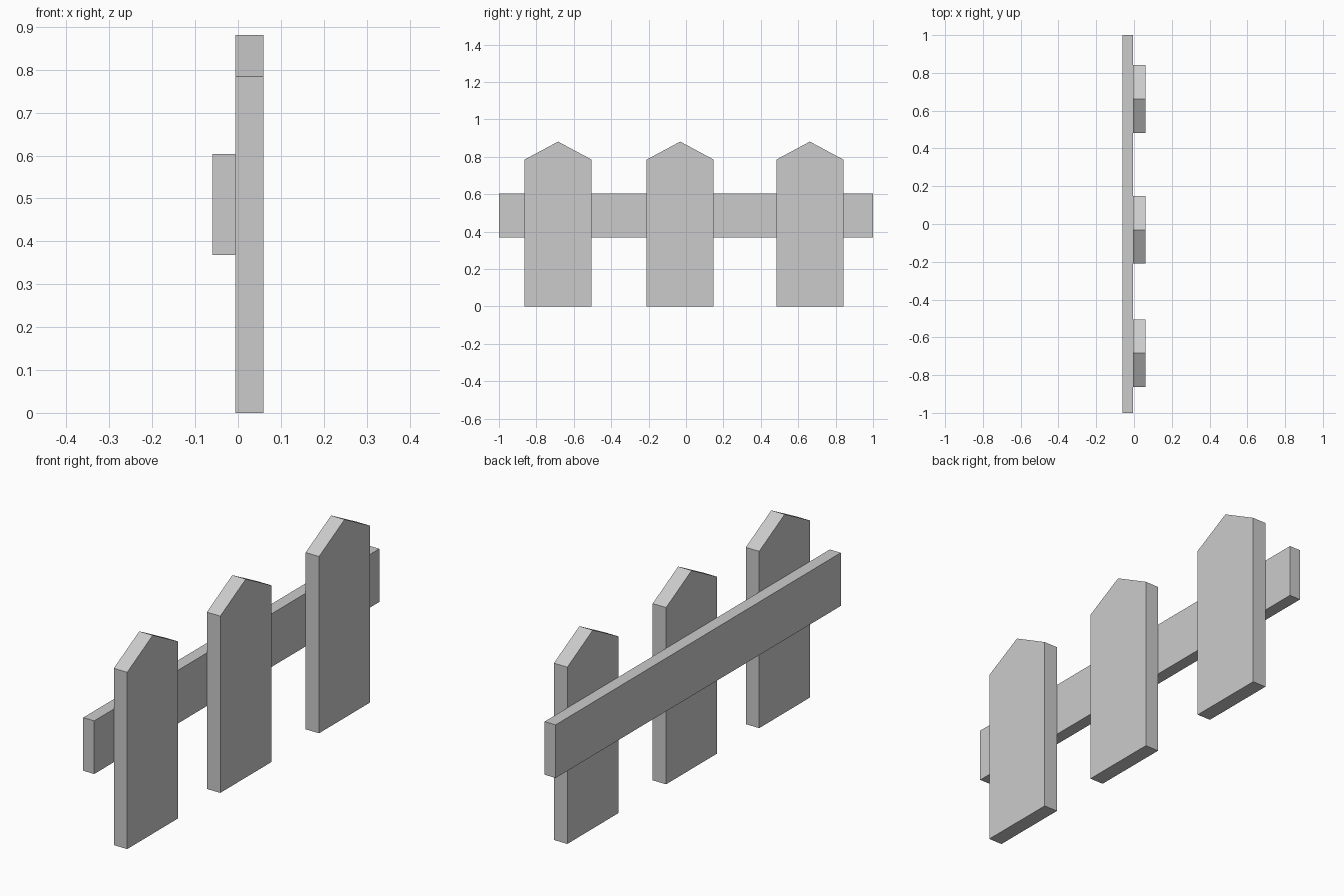
import bpy, bmesh

if "Cube" in bpy.data.objects:
    bpy.data.objects.remove(bpy.data.objects["Cube"])


def extrude_profile(name, profile, x0, x1):
    """Extrude a (y, z) outline along x from x0 to x1."""
    bm = bmesh.new()
    face = bm.faces.new([bm.verts.new((x0, y, z)) for y, z in profile])
    res = bmesh.ops.extrude_face_region(bm, geom=[face])
    verts = [v for v in res["geom"] if isinstance(v, bmesh.types.BMVert)]
    bmesh.ops.translate(bm, verts=verts, vec=(x1 - x0, 0, 0))
    bmesh.ops.recalc_face_normals(bm, faces=bm.faces)
    mesh = bpy.data.meshes.new(name)
    bm.to_mesh(mesh)
    bm.free()
    obj = bpy.data.objects.new(name, mesh)
    bpy.context.collection.objects.link(obj)
    return obj


# Horizontal rail behind the pickets
extrude_profile("rail", [(-1, 0.368), (1, 0.368), (1, 0.604), (-1, 0.604)],
                -0.06, -0.006)

# Pointed pickets
HALF, SHOULDER, PEAK = 0.179, 0.785, 0.881
for i, c in enumerate((-0.684, -0.031, 0.662), 1):
    extrude_profile(f"picket_{i}",
                    [(c - HALF, 0), (c + HALF, 0), (c + HALF, SHOULDER),
                     (c, PEAK), (c - HALF, SHOULDER)],
                    -0.006, 0.06)
